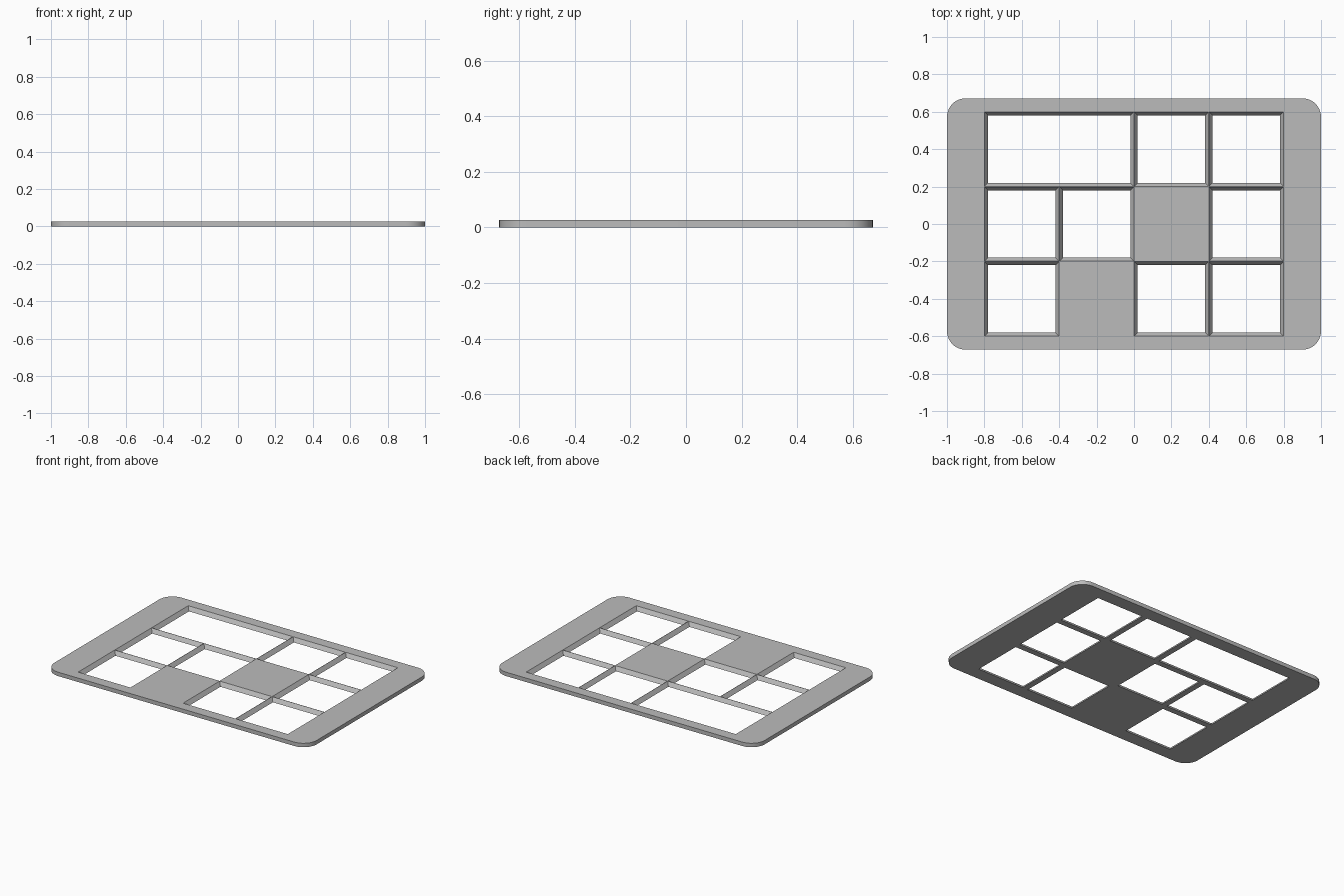
import bpy
import bmesh
from math import cos, sin, pi, radians

cube = bpy.data.objects.get("Cube")
if cube:
    bpy.data.objects.remove(cube, do_unlink=True)

HALF_X, HALF_Y, THICK = 1.0, 0.672, 0.027
RADIUS, STEPS = 0.1, 10
CELL, SLOPE, RIDGE = 0.4, 0.02, 0.001

grey = bpy.data.materials.new("plain grey")
grey.use_nodes = True
colour = (0.5, 0.5, 0.5, 1)
grey.diffuse_color = colour
grey.node_tree.nodes["Principled BSDF"].inputs["Base Color"].default_value = colour


def make_object(name, bm):
    bmesh.ops.recalc_face_normals(bm, faces=bm.faces)
    mesh = bpy.data.meshes.new(name)
    bm.to_mesh(mesh)
    bm.free()
    mesh.materials.append(grey)
    obj = bpy.data.objects.new(name, mesh)
    bpy.context.collection.objects.link(obj)
    return obj


def loft(bm, rings):
    """Closed solid through a stack of matching rings."""
    loops = [[bm.verts.new(p) for p in ring] for ring in rings]
    for a, b in zip(loops, loops[1:]):
        for i in range(len(a)):
            j = (i + 1) % len(a)
            bm.faces.new((a[i], a[j], b[j], b[i]))
    bm.faces.new(loops[0][::-1])
    bm.faces.new(loops[-1])


def rectangle(x0, x1, y0, y1, inset, z):
    x0, x1, y0, y1 = x0 + inset, x1 - inset, y0 + inset, y1 - inset
    return [(x0, y0, z), (x1, y0, z), (x1, y1, z), (x0, y1, z)]


# Plate with rounded corners
outline = []
for k, (sx, sy) in enumerate([(1, 1), (-1, 1), (-1, -1), (1, -1)]):
    for s in range(STEPS + 1):
        a = (k + s / STEPS) * pi / 2
        outline.append((sx * (HALF_X - RADIUS) + RADIUS * cos(a),
                        sy * (HALF_Y - RADIUS) + RADIUS * sin(a)))
bm = bmesh.new()
loft(bm, [[(x, y, z) for x, y in outline] for z in (0, THICK)])
plate = make_object("grid_plate", bm)

# Openings as (first column, columns wide, row from the front)
openings = [(0, 2, 2), (2, 1, 2), (3, 1, 2),
            (0, 1, 1), (1, 1, 1), (3, 1, 1),
            (0, 1, 0), (2, 1, 0), (3, 1, 0)]
bm = bmesh.new()
for col, wide, row in openings:
    x0, y0 = -2 * CELL + col * CELL, -1.5 * CELL + row * CELL
    box = (x0, x0 + wide * CELL, y0, y0 + CELL)
    loft(bm, [rectangle(*box, inset, z) for inset, z in
              ((SLOPE, -THICK), (SLOPE, 0), (RIDGE, THICK), (RIDGE, 2 * THICK))])
cutter = make_object("opening_cutter", bm)
cutter.hide_render = True

# Cut the sloped openings through the plate
cut = plate.modifiers.new("openings", "BOOLEAN")
cut.operation = "DIFFERENCE"
cut.solver = "EXACT"
cut.object = cutter
bpy.ops.object.select_all(action="DESELECT")
bpy.context.view_layer.objects.active = plate
plate.select_set(True)
bpy.ops.object.modifier_apply(modifier=cut.name)
bpy.data.objects.remove(cutter, do_unlink=True)
bpy.ops.object.shade_smooth_by_angle(angle=radians(30))
